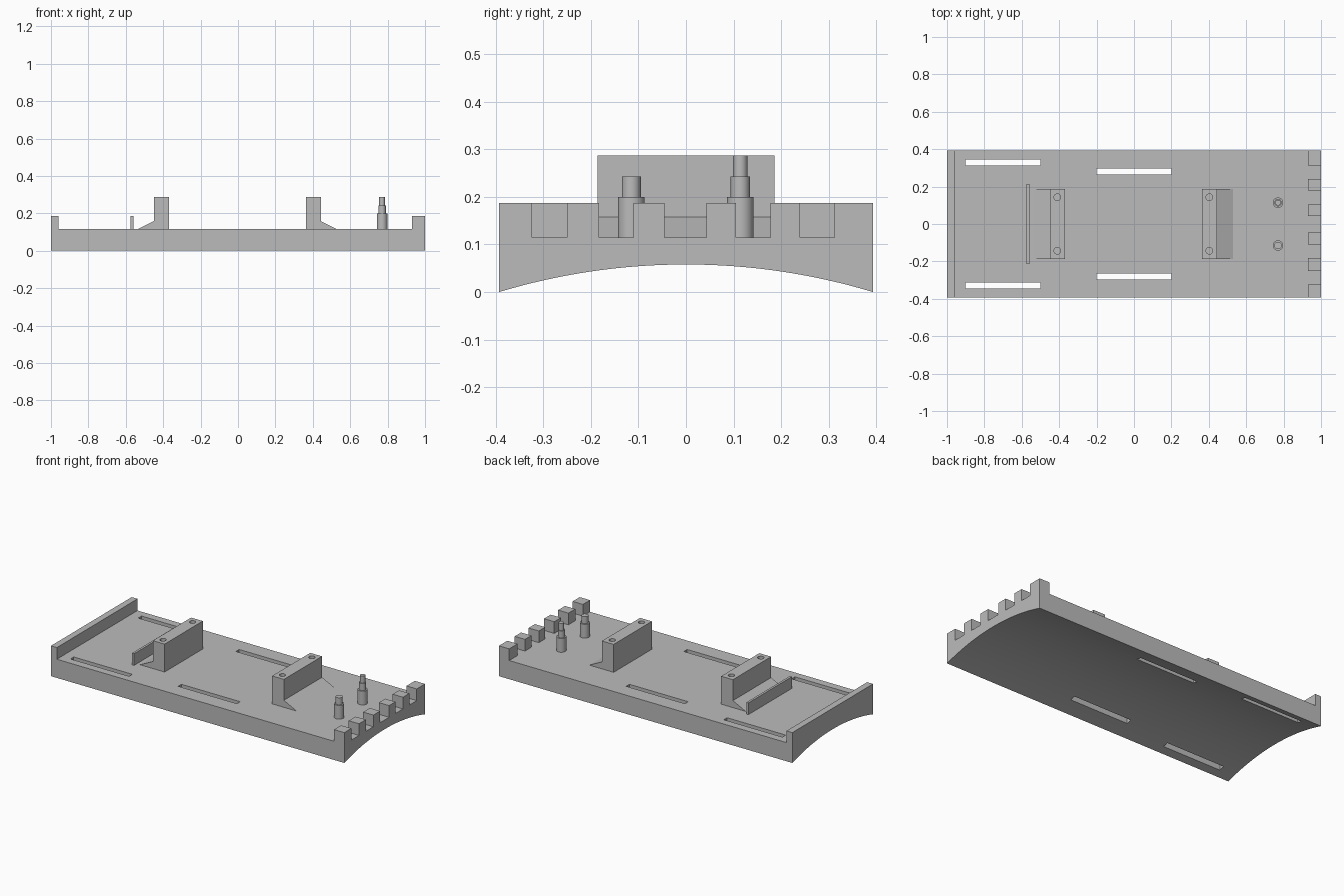
import bpy, bmesh, math
from mathutils import Vector

if "Cube" in bpy.data.objects:
    bpy.data.objects.remove(bpy.data.objects["Cube"])

HALF_W, FLOOR, RIM, ARCH = 0.393, 0.115, 0.187, 0.058

grey = bpy.data.materials.new("plain grey")
grey.diffuse_color = (0.5, 0.5, 0.5, 1)
grey.use_nodes = True
grey.node_tree.nodes["Principled BSDF"].inputs["Base Color"].default_value = grey.diffuse_color


def finish(name, bm, smooth=True):
    bmesh.ops.recalc_face_normals(bm, faces=bm.faces)
    mesh = bpy.data.meshes.new(name)
    bm.to_mesh(mesh)
    bm.free()
    mesh.materials.append(grey)
    obj = bpy.data.objects.new(name, mesh)
    bpy.context.collection.objects.link(obj)
    return obj


def prism(bm, points, offset):
    """Closed outline extruded along an offset."""
    face = bm.faces.new([bm.verts.new(p) for p in points])
    new = bmesh.ops.extrude_face_region(bm, geom=[face])["geom"]
    verts = [v for v in new if isinstance(v, bmesh.types.BMVert)]
    bmesh.ops.translate(bm, verts=verts, vec=Vector(offset))


def box(bm, x0, x1, y0, y1, z0, z1):
    prism(bm, [(x0, y0, z0), (x1, y0, z0), (x1, y1, z0), (x0, y1, z0)], (0, 0, z1 - z0))


def cylinder(bm, x, y, z0, z1, r):
    ring = [(x + r * math.cos(a * math.tau / 32), y + r * math.sin(a * math.tau / 32), z0)
            for a in range(32)]
    prism(bm, ring, (0, 0, z1 - z0))


def cut(obj, name, bm):
    cutter = finish(name, bm)
    cutter.hide_render = True
    cutter.hide_set(True)
    mod = obj.modifiers.new(name, 'BOOLEAN')
    mod.operation, mod.solver, mod.object = 'DIFFERENCE', 'EXACT', cutter


def smooth(obj):
    bpy.ops.object.select_all(action='DESELECT')
    bpy.context.view_layer.objects.active = obj
    obj.select_set(True)
    bpy.ops.object.shade_smooth_by_angle(angle=math.radians(30))


# Base slab with an arched underside
radius = (HALF_W ** 2 + ARCH ** 2) / (2 * ARCH)
arc = []
for i in range(33):
    y = -HALF_W + 2 * HALF_W * i / 32
    arc.append((-1, y, ARCH - radius + math.sqrt(radius ** 2 - y ** 2)))
bm = bmesh.new()
prism(bm, arc + [(-1, HALF_W, RIM), (-1, -HALF_W, RIM)], (2, 0, 0))
base = finish("base_plate", bm)
smooth(base)

# Tray floor and the gaps between the end teeth, as one comb outline
comb = [(-0.96, 0.6, FLOOR), (-0.96, -0.6, FLOOR), (0.93, -0.6, FLOOR)]
gaps = [(-0.324, -0.25), (-0.183, -0.11), (-0.045, 0.043), (0.105, 0.178), (0.24, 0.312)]
for y0, y1 in gaps:
    comb += [(0.93, y0, FLOOR), (1.1, y0, FLOOR), (1.1, y1, FLOOR), (0.93, y1, FLOOR)]
comb.append((0.93, 0.6, FLOOR))
bm = bmesh.new()
prism(bm, comb, (0, 0, 0.3))
cut(base, "tray_cutter", bm)

# Strap slots through the floor
bm = bmesh.new()
for s in (-1, 1):
    for x, y in ((-0.7, 0.33), (0, 0.281)):
        box(bm, x - 0.2, x + 0.2, s * y - 0.016, s * y + 0.016, -0.1, 0.15)
cut(base, "slot_cutter", bm)

# Mounting blocks with a sloped foot and two screw holes
for name, s, x in (("left_mount", -1, 0.37), ("right_mount", 1, 0.363)):
    profile = [(0, FLOOR), (0.167, FLOOR), (0.08, 0.158), (0.08, 0.287), (0, 0.287)]
    bm = bmesh.new()
    prism(bm, [(s * (x + dx), -0.186, z) for dx, z in profile], (0, 0.372, 0))
    mount = finish(name, bm)
    bm = bmesh.new()
    for y in (-0.143, 0.143):
        cylinder(bm, s * (x + 0.04), y, 0.14, 0.4, 0.018)
    cut(mount, name + "_hole_cutter", bm)

# Thin upright wall
bm = bmesh.new()
box(bm, -0.574, -0.56, -0.213, 0.213, FLOOR, RIM)
finish("thin_wall", bm)

# Stepped pegs, one shorter than the other
steps = [(FLOOR, 0.2, 0.028), (0.2, 0.243, 0.02), (0.243, 0.287, 0.015)]
for name, y, count in (("short_peg", -0.115, 2), ("tall_peg", 0.114, 3)):
    bm = bmesh.new()
    for z0, z1, r in steps[:count]:
        cylinder(bm, 0.77, y, z0, z1, r)
    smooth(finish(name, bm))
